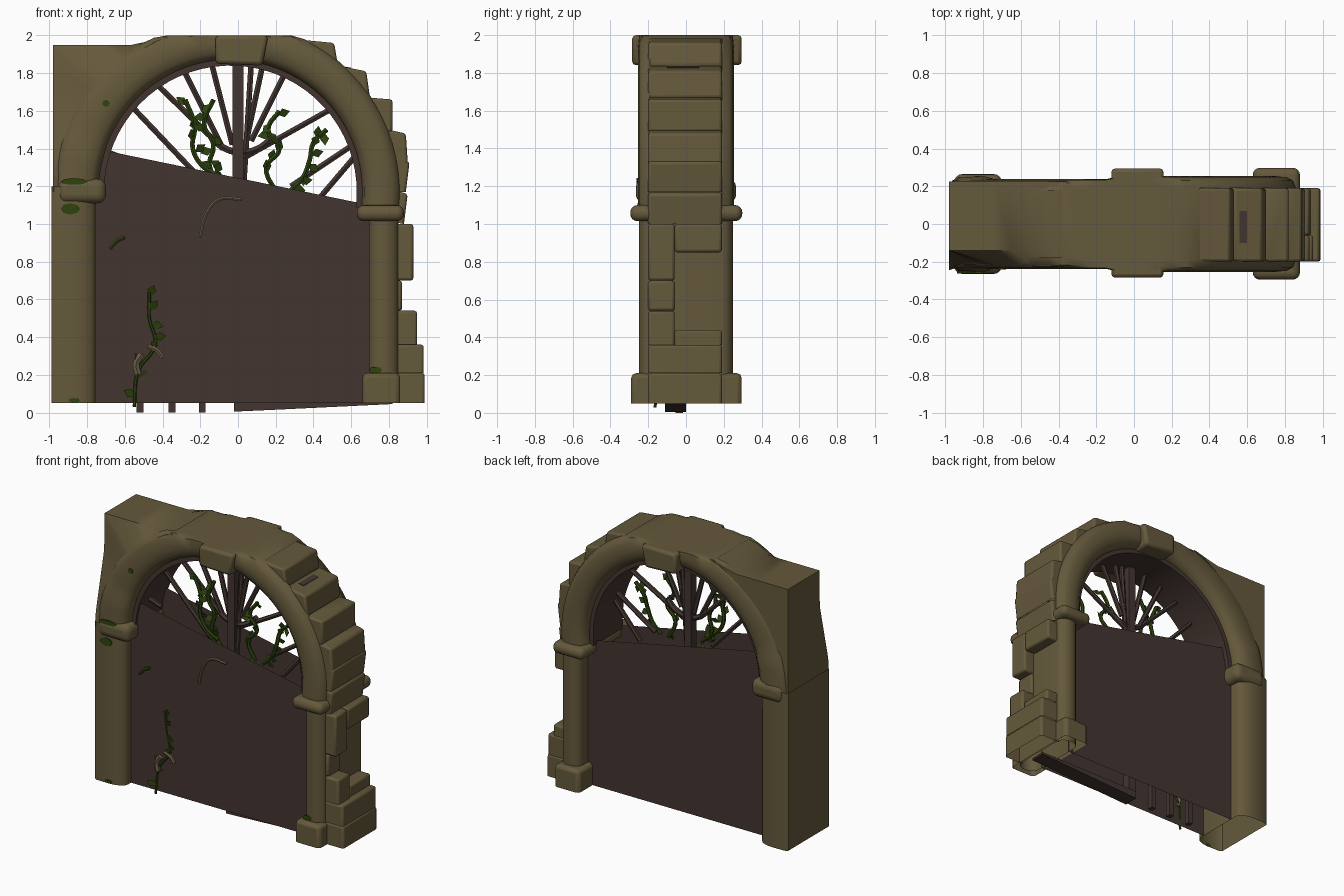
import bpy, bmesh, math, random
from mathutils import Vector

if "Cube" in bpy.data.objects:
    bpy.data.objects.remove(bpy.data.objects["Cube"])

random.seed(4)
CX, CZ = -0.04, 1.17          # arch centre

def material(name, col):
    m = bpy.data.materials.new(name)
    m.diffuse_color = (*col, 1)
    m.use_nodes = True
    m.node_tree.nodes["Principled BSDF"].inputs["Base Color"].default_value = m.diffuse_color
    return m

STONE = material("olive stone", (0.13, 0.1, 0.045))
WOOD = material("dark brown wood", (0.056, 0.036, 0.03))
LEAF = material("vine green", (0.026, 0.056, 0.004))
DRY = material("dry tan vine", (0.14, 0.11, 0.065))

def select(ob):
    bpy.ops.object.select_all(action='DESELECT')
    ob.select_set(True)
    bpy.context.view_layer.objects.active = ob

def finish(ob, mat, bevel=0, segs=2, angle=45):
    ob.data.materials.clear()
    ob.data.materials.append(mat)
    if bevel:
        b = ob.modifiers.new("bevel", 'BEVEL')
        b.width, b.segments, b.limit_method = bevel, segs, 'ANGLE'
    select(ob)
    bpy.ops.object.shade_smooth_by_angle(angle=math.radians(angle))

def from_bmesh(name, bm, mat, bevel=0, segs=2, drop=None):
    """drop(centre, normal) picks buried faces to leave open."""
    bmesh.ops.recalc_face_normals(bm, faces=bm.faces[:])
    if drop:
        gone = [f for f in bm.faces if drop(f.calc_center_median(), f.normal)]
        bmesh.ops.delete(bm, geom=gone, context='FACES')
    me = bpy.data.meshes.new(name)
    bm.to_mesh(me)
    bm.free()
    ob = bpy.data.objects.new(name, me)
    bpy.context.collection.objects.link(ob)
    finish(ob, mat, bevel, segs)

def extrude(name, base, step, mat, bevel=0, segs=2, drop=None):
    bm = bmesh.new()
    f = bm.faces.new([bm.verts.new(p) for p in base])
    if step:
        r = bmesh.ops.extrude_face_region(bm, geom=[f], use_keep_orig=True)
        moved = [v for v in r["geom"] if isinstance(v, bmesh.types.BMVert)]
        bmesh.ops.translate(bm, verts=moved, vec=step)
    from_bmesh(name, bm, mat, bevel, segs, drop)

def prism(name, pts, y0, y1, mat, bevel=0, segs=2, drop=None):
    extrude(name, [(x, y0, z) for x, z in pts], (0, y1 - y0, 0), mat, bevel, segs, drop)

def box(name, x0, x1, y0, y1, z0, z1, mat, bevel=0, segs=2, drop=None):
    prism(name, [(x0, z0), (x1, z0), (x1, z1), (x0, z1)], y0, y1, mat, bevel, segs, drop)

def polar(r, deg):
    a = math.radians(deg)
    return CX + r * math.cos(a), CZ + r * math.sin(a)

def angle_of(x, z):
    return math.degrees(math.atan2(z - CZ, x - CX))

def radius_of(c):
    return math.hypot(c.x - CX, c.z - CZ)

def sweep(name, section_at, angles, mat, drop=None):
    """Join the closed (x, y, z) sections found at each angle."""
    bm = bmesh.new()
    rows = [[bm.verts.new(p) for p in section_at(a)] for a in angles]
    m = len(rows[0])
    for p, q in zip(rows, rows[1:]):
        for j in range(m):
            bm.faces.new([p[j], p[(j + 1) % m], q[(j + 1) % m], q[j]])
    from_bmesh(name, bm, mat, drop=drop)

def tube(name, pts, rad, mat):
    cu = bpy.data.curves.new(name, 'CURVE')
    cu.dimensions, cu.use_fill_caps = '3D', True
    cu.bevel_depth, cu.bevel_resolution, cu.resolution_u = rad, 1, 5
    s = cu.splines.new('BEZIER')
    s.bezier_points.add(len(pts) - 1)
    for p, c in zip(s.bezier_points, pts):
        p.co = c
        p.handle_left_type = p.handle_right_type = 'AUTO'
    ob = bpy.data.objects.new(name, cu)
    bpy.context.collection.objects.link(ob)
    select(ob)
    bpy.ops.object.convert(target='MESH')
    finish(bpy.context.view_layer.objects.active, mat)

# Arch moulding with rounded front and back, wider and shallower on the left
half = [(0.70, -0.17), (0.71, -0.215), (0.74, -0.242), (0.79, -0.254),
        (0.85, -0.248), (0.885, -0.23), (0.90, -0.19)]
profile = half + [(r, -y) for r, y in half[::-1]]

def moulding(a):
    wide = 0.04 * min(1, max(0, (a - 100) / 50))
    deep = 0.94 if 97 < a < 160 else 1
    pts = [(polar(r + (wide if r > 0.82 else 0), a), y * deep) for r, y in profile]
    return [(max(x, -0.98), y, min(z, 2.0)) for (x, z), y in pts]

sweep("arch_moulding", moulding, [-7 + 4.75 * i for i in range(41)], STONE,
      lambda c, n: abs(c.y) < 0.01 and radius_of(c) > 0.8 and not 66 < angle_of(c.x, c.z) < 112)

# Brown soffit lining
lining = [(0.67, -0.17), (0.71, -0.17), (0.71, 0.17), (0.67, 0.17)]
sweep("arch_soffit", lambda a: [(polar(r, a)[0], y, polar(r, a)[1]) for r, y in lining],
      [-7 + 5.5 * i for i in range(35)], WOOD, lambda c, n: radius_of(c) > 0.70)

# Keystone
prism("keystone", [(-0.12, 1.85), (0.13, 1.84), (0.16, 2.0), (-0.12, 2.0)],
      -0.285, 0.295, STONE, 0.02)

# Wall corner left of the arch, its front leaning back towards the top
def spandrel(a):
    dx, dz = math.cos(math.radians(a)), math.sin(math.radians(a))
    reach = min(0.94 / -dx, 0.78 / max(dz, 1e-4))
    ox, oz = CX + reach * dx, CZ + reach * dz
    if ox > -0.55:
        oz = min(2.0, 1.95 + 0.05 * (ox + 0.55) / 0.19)
    lean = min(1, max(0, (oz - 1.25) / 0.45))
    ix, iz = polar(0.89, a)
    ix, iz = max(ix, -0.97), min(iz, 1.99)
    return [(ix, -0.225, iz), (ox, -0.245 + 0.105 * lean, oz), (ox, 0.225, oz), (ix, 0.225, iz)]

corner = angle_of(-0.98, 1.95)
sweep("left_spandrel", spandrel, sorted([112 + 4 * i for i in range(18)] + [corner]), STONE,
      lambda c, n: radius_of(c) < 0.90 and abs(c.y) < 0.02 and c.z < 1.9 and c.x > -0.95)

# Stepped stones on the broken right edge of the arch
steps = [((0.20, 1.99), (0.51, 1.96), (0.53, 1.84)), ((0.53, 1.84), (0.68, 1.81), (0.70, 1.67)),
         ((0.70, 1.67), (0.82, 1.66), (0.82, 1.49)), ((0.80, 1.50), (0.89, 1.48), (0.90, 1.33)),
         ((0.86, 1.34), (0.91, 1.33), (0.89, 1.17)), ((0.86, 1.17), (0.90, 1.16), (0.88, 1.0))]
for a, b, c in steps:
    prism("arch_stone", [polar(0.83, angle_of(*a)), a, b, c, polar(0.83, angle_of(*c))],
          -0.2, 0.19, STONE, 0.014, drop=lambda p, n: abs(n.y) < 0.5 and n.x < 0.3 and n.z < 0.5)
prism("bare_patch", [(0.56, 1.83), (0.60, 1.823), (0.60, 1.829), (0.56, 1.836)], -0.1, 0.07, WOOD)

# Piers with half-round front and back, open underneath
def pier(name, x0, x1, z1, square):
    cx, w = (x0 + x1) / 2, (x1 - x0) / 2
    front = [(cx + w * math.cos(t), -0.19 - 0.06 * math.sin(t))
             for t in [math.pi * k / 10 for k in range(11)]]
    if square:                        # flat outer wall side
        front = front[:6] + [(x0 + 0.02, -0.248), (x0, -0.235)]
    pts = front + [(x, -y) for x, y in front[::-1]]
    extrude(name, [(x, y, 0.05) for x, y in pts], (0, 0, z1 - 0.05), STONE,
            drop=lambda c, n: abs(n.z) > 0.9)

pier("left_pier", -0.99, -0.755, 1.2, True)
pier("right_pier", 0.695, 0.85, 1.06, False)
box("left_capital", -0.955, -0.70, -0.265, 0.265, 1.11, 1.24, STONE, 0.045, 4)
box("right_capital", 0.63, 0.88, -0.295, 0.298, 1.015, 1.10, STONE, 0.038, 4)
box("right_base", 0.66, 0.86, -0.29, 0.295, 0.05, 0.21, STONE, 0.025,
    drop=lambda c, n: n.z < -0.9)

# Rough stones and missing block on the right side
for x1, y0, y1, z0, z1 in [(0.99, -0.2, 0.19, 0.05, 0.21), (0.985, -0.2, 0.19, 0.21, 0.36),
                           (0.95, -0.2, -0.06, 0.36, 0.54), (0.94, -0.06, 0.19, 0.36, 0.44),
                           (0.87, -0.2, -0.06, 0.54, 0.70), (0.93, -0.2, -0.06, 0.70, 1.0),
                           (0.93, -0.06, 0.19, 0.85, 1.0)]:
    box("side_stone", 0.83, x1, y0, y1, z0, z1, STONE, 0.014,
        drop=lambda c, n: n.x < -0.9 or (n.z < -0.9 and c.z < 0.4))

# Sloping boards, front and back, single sheets
for name, y in (("front_board", -0.155), ("back_board", 0.135)):
    extrude(name, [(x, y, z) for x, z in ((-0.757, 0.05), (0.70, 0.05), (0.70, 1.10),
                                          (-0.757, 1.40))], None, WOOD)

# Bars, fan spokes and sill of the window frame
for x in (-0.52, -0.35, -0.19):
    box("lower_bar", x - 0.018, x + 0.018, -0.055, -0.015, 0, 1.2, WOOD)
prism("broken_sill", [(-0.02, 0.005), (0.2, 0.015), (0.82, 0.045), (0.82, 0.06), (-0.02, 0.06)],
      -0.11, 0.0, WOOD)
box("mullion", -0.028, 0.028, -0.08, -0.02, 0.06, 1.86, WOOD)
for x0, z0, x1, z1 in [
        (-0.56, 1.62, -0.18, 1.22), (-0.42, 1.73, -0.08, 1.40), (-0.28, 1.80, -0.08, 1.40),
        (-0.14, 1.85, -0.03, 1.42), (0.07, 1.85, 0.03, 1.2), (0.13, 1.84, 0.04, 1.42),
        (0.25, 1.80, 0.07, 1.44), (0.53, 1.63, 0.03, 1.35), (0.61, 1.42, 0.28, 1.2),
        (0.63, 1.37, 0.40, 1.10), (-0.69, 1.38, -0.58, 1.34)]:
    tube("fan_spoke", [(x0, -0.05, z0), (x1, -0.05, z1)], 0.017, WOOD)
tube("fan_hub", [polar_pt for polar_pt in [(0.2 * math.cos(a) + 0.02, -0.05, 1.58 + 0.2 * math.sin(a))
                 for a in (3.75, 4.19, 4.71, 5.24, 5.67)]], 0.02, WOOD)

# Vines with folded leaves
vines = [[(-0.28, 1.66), (-0.23, 1.52), (-0.24, 1.40), (-0.18, 1.30), (-0.09, 1.25)],
         [(-0.13, 1.66), (-0.18, 1.53), (-0.13, 1.42), (-0.15, 1.30), (-0.06, 1.20)],
         [(0.22, 1.60), (0.16, 1.50), (0.22, 1.40), (0.15, 1.30), (0.20, 1.17)],
         [(0.47, 1.50), (0.40, 1.43), (0.38, 1.34), (0.34, 1.24), (0.27, 1.17)],
         [(-0.47, 0.64), (-0.47, 0.50), (-0.44, 0.36), (-0.53, 0.22), (-0.55, 0.03)]]
bm = bmesh.new()
for i, v in enumerate(vines):
    y = -0.16 if i == 4 else -0.09
    pts = [Vector((x, y + random.uniform(-0.008, 0.008), z)) for x, z in v]
    tube("vine_stem", pts, 0.009 if i == 4 else 0.014, LEAF)
    for p, q in zip(pts, pts[1:]):
        for t in (0.2, 0.7):
            c, a = p.lerp(q, t), random.uniform(0, 6.28)
            d = Vector((math.cos(a), random.uniform(-0.5, 0), math.sin(a))) * 0.07
            s = Vector((-math.sin(a), -0.3, math.cos(a))) * 0.024
            k = [bm.verts.new(w) for w in (c, c + d * 0.5 + s, c + d, c + d * 0.5 - s)]
            bm.faces.new((k[0], k[1], k[2]))
            bm.faces.new((k[0], k[2], k[3]))
from_bmesh("vine_leaves", bm, LEAF)

# Sprigs and dry twigs lying on the front board
for name, pts, rad, mat in [
        ("small_sprig", [(-0.68, 0.87), (-0.64, 0.91), (-0.60, 0.93)], 0.012, LEAF),
        ("dry_tendril", [(-0.20, 0.93), (-0.17, 1.05), (-0.1, 1.13), (0.02, 1.13)], 0.01, DRY),
        ("dry_twig", [(-0.53, 0.20), (-0.54, 0.26), (-0.51, 0.31)], 0.02, DRY),
        ("dry_leaf", [(-0.48, 0.35), (-0.43, 0.33), (-0.40, 0.29)], 0.014, DRY)]:
    tube(name, [(x, -0.164, z) for x, z in pts], rad, mat)

# Moss patches, thin plates on the stone
for x, z, rx, rz, y in [(-0.87, 1.225, 0.07, 0.018, -0.262), (-0.89, 1.08, 0.05, 0.03, -0.256),
                        (-0.87, 0.065, 0.03, 0.012, -0.256), (0.73, 0.225, 0.035, 0.018, -0.25),
                        (-0.70, 1.64, 0.02, 0.018, -0.242)]:
    prism("moss_patch", [(x + rx * math.cos(k * 0.785), z + rz * math.sin(k * 0.785))
                         for k in range(8)], y, y + 0.008, LEAF)
